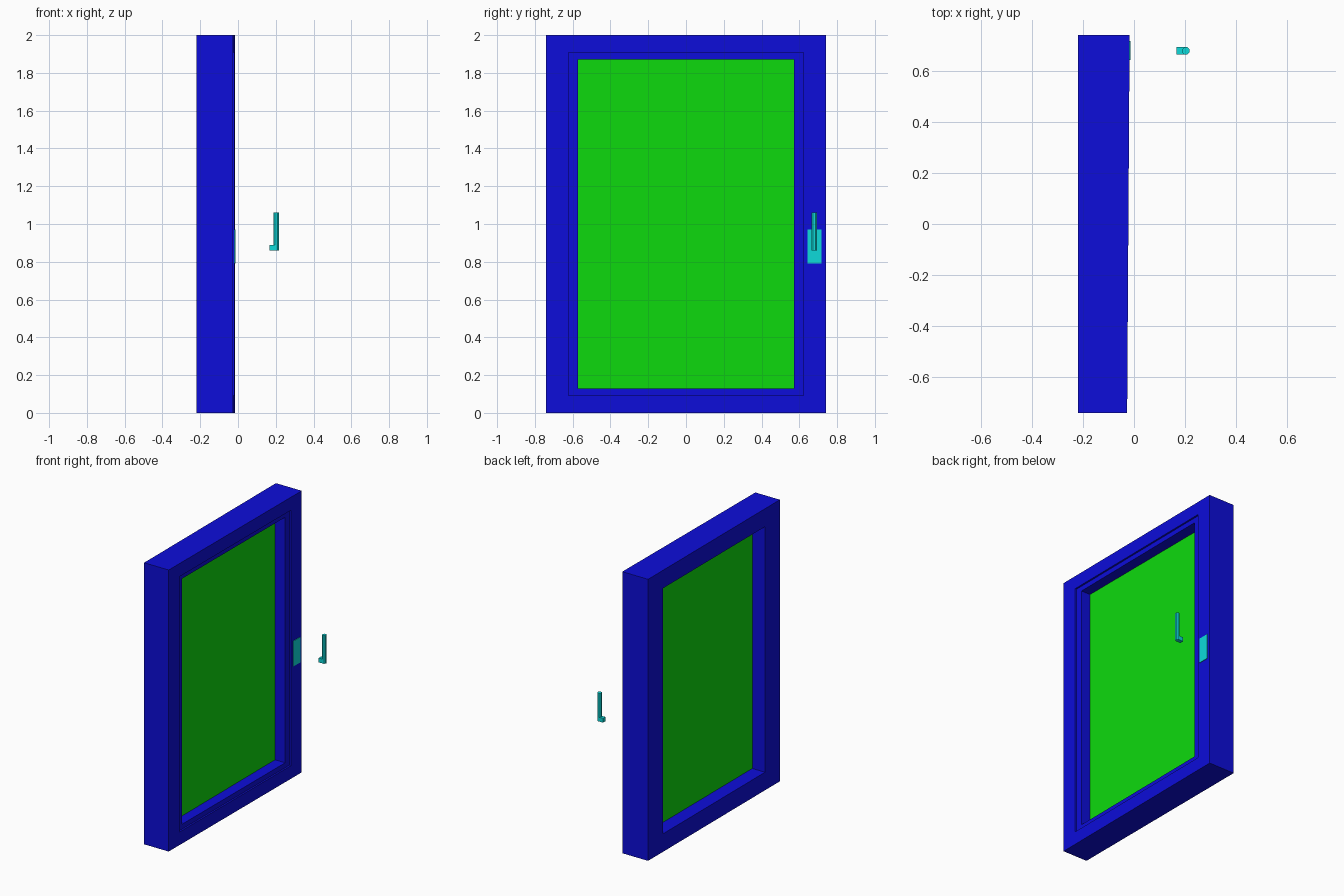
import bpy, bmesh, math
from mathutils import Matrix

old = bpy.data.objects.get("Cube")
if old:
    bpy.data.objects.remove(old)


def material(name, rgb):
    m = bpy.data.materials.new(name)
    m.use_nodes = True
    m.diffuse_color = (*rgb, 1)
    m.node_tree.nodes["Principled BSDF"].inputs["Base Color"].default_value = (*rgb, 1)
    return m


BLUE = material("blue frame", (0.004, 0.004, 0.7))
GREEN = material("green glass", (0.004, 0.7, 0.004))
CYAN = material("cyan metal", (0.004, 0.7, 0.7))

HALF_Y, HEIGHT = 0.74, 2.0
FRONT, BACK = -0.022, -0.22
SLANT = 0.0065   # slight lean of the room-side face along y


def finish(bm, name, mat):
    bmesh.ops.recalc_face_normals(bm, faces=bm.faces)
    me = bpy.data.meshes.new(name)
    bm.to_mesh(me)
    bm.free()
    me.materials.append(mat)
    ob = bpy.data.objects.new(name, me)
    bpy.context.collection.objects.link(ob)
    return ob


def box(name, lo, hi, mat, slant=0.0):
    bm = bmesh.new()
    bmesh.ops.create_cube(bm, size=1)
    for v in bm.verts:
        for i in range(3):
            v.co[i] = (lo[i] + hi[i]) / 2 + v.co[i] * (hi[i] - lo[i])
        v.co.x += slant * v.co.y
    return finish(bm, name, mat)


def rect_ring(name, profile, mat):
    """Sweep a closed (y inset, z inset, x) profile around the window rectangle."""
    bm = bmesh.new()
    loops = []
    for iy, iz, x in profile:
        a, b, t = HALF_Y - iy, iz, HEIGHT - iz
        s = SLANT if x > -0.1 else 0.0
        loops.append([bm.verts.new((x + s * y, y, z))
                      for y, z in ((-a, b), (a, b), (a, t), (-a, t))])
    for i, loop in enumerate(loops):
        nxt = loops[(i + 1) % len(loops)]
        for k in range(4):
            j = (k + 1) % 4
            bm.faces.new((loop[k], loop[j], nxt[j], nxt[k]))
    return finish(bm, name, mat)


# Frame with a shallow step around the sash opening
rect_ring("window_frame", [
    (0, 0, BACK), (0, 0, FRONT),
    (0.118, 0.093, FRONT), (0.118, 0.093, FRONT - 0.012),
    (0.167, 0.128, FRONT - 0.012), (0.167, 0.128, BACK)], BLUE)

# Glass pane, edges tucked into the frame
box("glass_pane", (-0.12, -0.58, 0.12), (-0.11, 0.58, 1.88), GREEN)

# Thin lock plate on the frame face
box("lock_plate", (FRONT - 0.002, 0.643, 0.79), (FRONT + 0.004, 0.718, 0.97), CYAN, SLANT)

# Handle: octagonal upright grip and a short foot pointing to the frame
bm = bmesh.new()
R = 0.014 / math.cos(math.pi / 8)
bmesh.ops.create_cone(bm, cap_ends=True, segments=8, radius1=R, radius2=R, depth=0.2,
                      matrix=Matrix.Translation((0.203, 0.679, 0.96))
                      @ Matrix.Rotation(math.pi / 8, 4, 'Z'))
finish(bm, "handle_grip", CYAN)
box("handle_foot", (0.167, 0.665, 0.86), (0.203, 0.693, 0.89), CYAN)
